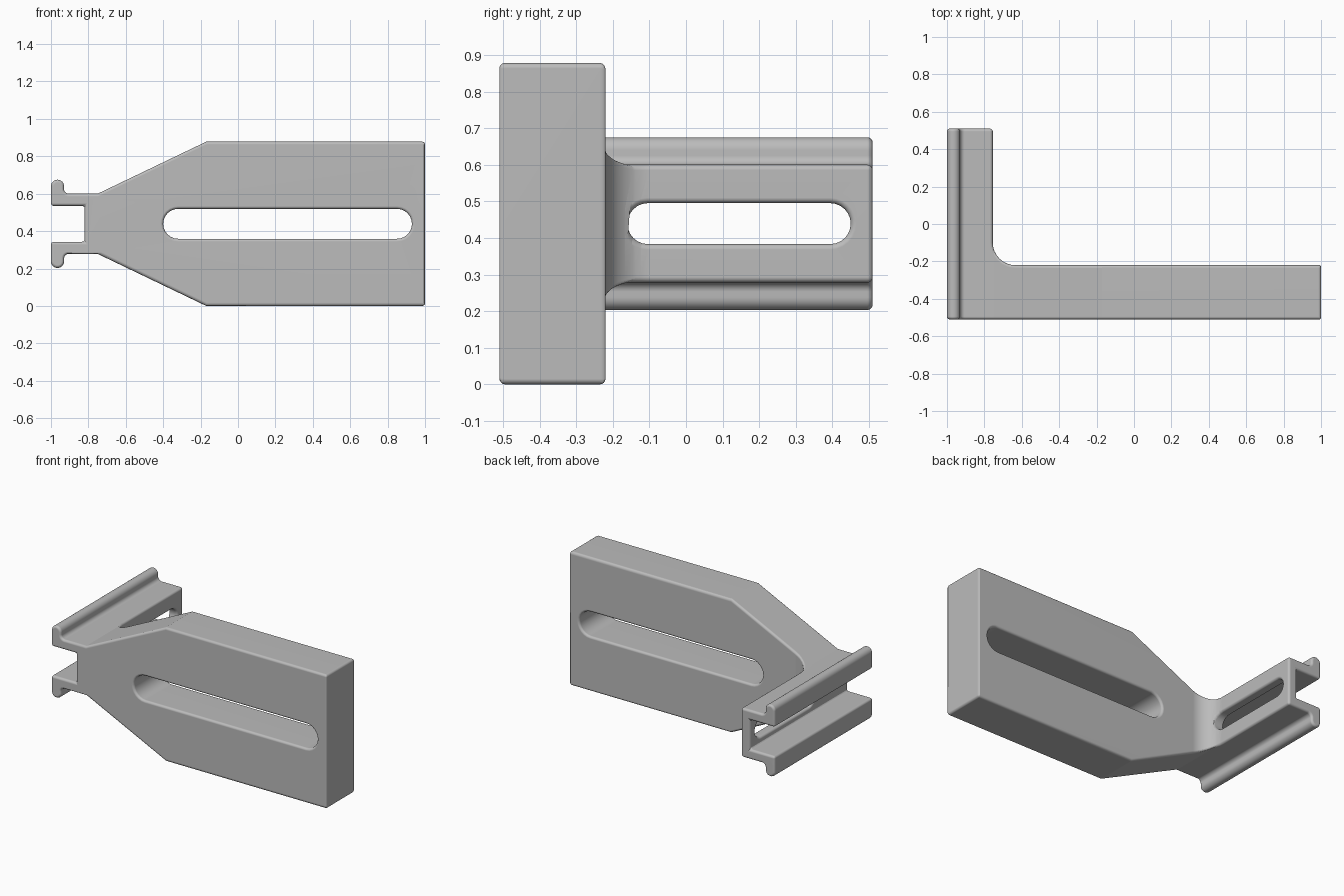
import bpy, bmesh, math

if "Cube" in bpy.data.objects:
    bpy.data.objects.remove(bpy.data.objects["Cube"])

MID = 0.439     # height of the symmetry plane
HALF = 0.51     # half depth


def arc(cx, cy, r, a0, a1, n):
    """Points on an arc, angles in degrees."""
    return [(cx + r * math.cos(math.radians(a0 + (a1 - a0) * i / n)),
             cy + r * math.sin(math.radians(a0 + (a1 - a0) * i / n)))
            for i in range(n + 1)]


def prism(name, pts, axis, lo, hi):
    """Extrude a 2D outline along x, y or z."""
    place = {"x": lambda a, b, t: (t, a, b),
             "y": lambda a, b, t: (a, t, b),
             "z": lambda a, b, t: (a, b, t)}[axis]
    bm = bmesh.new()
    low = [bm.verts.new(place(a, b, lo)) for a, b in pts]
    high = [bm.verts.new(place(a, b, hi)) for a, b in pts]
    bm.faces.new(low)
    bm.faces.new(high)
    for i in range(len(pts)):
        j = (i + 1) % len(pts)
        bm.faces.new((low[i], low[j], high[j], high[i]))
    bmesh.ops.recalc_face_normals(bm, faces=bm.faces)
    mesh = bpy.data.meshes.new(name)
    bm.to_mesh(mesh)
    bm.free()
    obj = bpy.data.objects.new(name, mesh)
    bpy.context.collection.objects.link(obj)
    return obj


def slot(a0, a1, r):
    """Outline of a slot with round ends, centred on MID."""
    return arc(a1 - r, MID, r, -90, 90, 12) + arc(a0 + r, MID, r, 90, 270, 12)


def combine(target, tool, operation):
    mod = target.modifiers.new(operation, "BOOLEAN")
    mod.operation = operation
    mod.solver = "EXACT"
    mod.object = tool
    bpy.ops.object.modifier_apply(modifier=mod.name)
    bpy.data.objects.remove(tool, do_unlink=True)


# L-shaped plan with a filleted inner corner
plan = [(-1.1, -HALF), (1.1, -HALF), (1.1, -0.22)]
plan += arc(-0.635, -0.10, 0.12, 270, 180, 8)
plan += [(-0.755, HALF), (-1.1, HALF)]
bracket = prism("bracket", plan, "z", -0.1, 1.0)
bpy.context.view_layer.objects.active = bracket
bracket.select_set(True)

# Front silhouette: tapered plate, channel flange and rounded lip, mirrored
upper = [(1.0, 0.439), (-0.17, 0.439), (-0.75, 0.161)]
upper += arc(-0.905, 0.186, 0.025, 270, 180, 6)
upper += arc(-0.965, 0.201, 0.035, 0, 180, 12)
upper += [(-1.0, 0.096), (-0.82, 0.096)]
outline = [(x, MID + z) for x, z in upper]
outline += [(x, MID - z) for x, z in reversed(upper)]
combine(bracket, prism("silhouette", outline, "y", -0.7, 0.7), "INTERSECT")

# Long slot through the plate, short slot through the channel web
combine(bracket, prism("plate_slot", slot(-0.40, 0.93, 0.08), "y", -0.7, 0.0),
        "DIFFERENCE")
combine(bracket, prism("web_slot", slot(-0.16, 0.45, 0.056), "x", -0.9, -0.6),
        "DIFFERENCE")

# Rounded edges
bevel = bracket.modifiers.new("rounded_edges", "BEVEL")
bevel.width = 0.015
bevel.segments = 4
bevel.limit_method = "ANGLE"
bevel.angle_limit = math.radians(35)
bevel.use_clamp_overlap = False
bpy.ops.object.modifier_apply(modifier=bevel.name)

# Smooth shading that keeps the large faces flat
bpy.ops.object.shade_smooth_by_angle(angle=math.radians(24))
weighted = bracket.modifiers.new("flat_faces", "WEIGHTED_NORMAL")
weighted.keep_sharp = True

# Single grey material
grey = bpy.data.materials.new("grey")
grey.diffuse_color = (0.5, 0.5, 0.5, 1.0)
grey.use_nodes = True
grey.node_tree.nodes["Principled BSDF"].inputs["Base Color"].default_value = grey.diffuse_color
bracket.data.materials.clear()
bracket.data.materials.append(grey)
for face in bracket.data.polygons:
    face.material_index = 0
